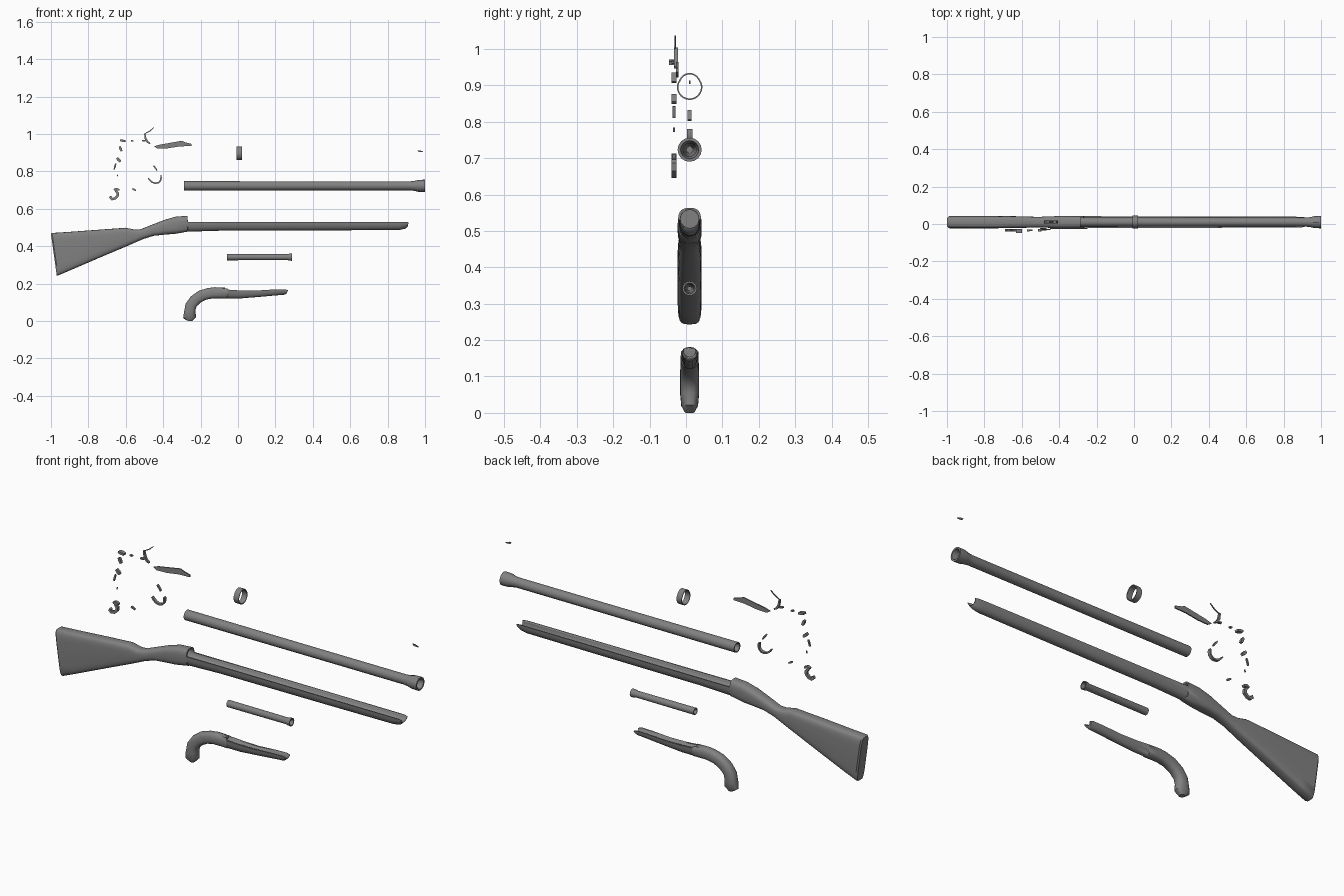
import bpy, bmesh, math
from mathutils import Vector

if "Cube" in bpy.data.objects:
    bpy.data.objects.remove(bpy.data.objects["Cube"])

UNIT = 0.001   # tables below are in thousandths
AXIS = 10      # y of the main centre plane
LOCK = -33     # y of the lock parts

grey = bpy.data.materials.new("plain_grey")
grey.use_nodes = True
colour = (0.22, 0.22, 0.22, 1)
grey.diffuse_color = colour
grey.node_tree.nodes["Principled BSDF"].inputs["Base Color"].default_value = colour


def finish(name, bm, angle=40):
    bmesh.ops.remove_doubles(bm, verts=bm.verts, dist=1e-6)
    bmesh.ops.recalc_face_normals(bm, faces=bm.faces)
    mesh = bpy.data.meshes.new(name)
    bm.to_mesh(mesh)
    bm.free()
    mesh.materials.append(grey)
    obj = bpy.data.objects.new(name, mesh)
    bpy.context.collection.objects.link(obj)
    bpy.ops.object.select_all(action='DESELECT')
    obj.select_set(True)
    bpy.context.view_layer.objects.active = obj
    bpy.ops.object.shade_smooth_by_angle(angle=math.radians(angle))
    return obj


def bridge(bm, rings, caps=True, cyclic=False):
    """Skin a list of closed rings of points."""
    rows = [[bm.verts.new(Vector(p) * UNIT) for p in ring] for ring in rings]
    pairs = list(zip(rows, rows[1:]))
    if cyclic:
        pairs.append((rows[-1], rows[0]))
    for a, b in pairs:
        for i in range(len(a)):
            j = (i + 1) % len(a)
            bm.faces.new((a[i], a[j], b[j], b[i]))
    if caps and not cyclic:
        bm.faces.new(rows[0])
        bm.faces.new(rows[-1])


def section(tx, tz, bx, bz, half, power=2.5, flat=False, sides=20):
    """Rounded slice between a top and a bottom point, optionally flat-topped."""
    ring = []
    for k in range(sides):
        a = math.tau * k / sides
        c, s = math.cos(a), math.sin(a)
        y = math.copysign(abs(c) ** (2 / power), c) * half
        v = math.copysign(abs(s) ** (2 / power), s)
        t = max(0, -v) if flat else (1 - v) / 2
        ring.append((tx + (bx - tx) * t, AXIS + y, tz + (bz - tz) * t))
    return ring


def loft(name, rows, sides=20):
    bm = bmesh.new()
    bridge(bm, [section(*r, sides=sides) for r in rows])
    return finish(name, bm)


def lathe(name, profile, z, sides=16):
    """Turn (x, radius) points around a lengthwise axis."""
    bm = bmesh.new()
    turns = [math.tau * k / sides for k in range(sides)]
    bridge(bm, [[(x, AXIS + r * math.cos(a), z + r * math.sin(a)) for a in turns]
                for x, r in profile], caps=False)
    bmesh.ops.dissolve_degenerate(bm, edges=bm.edges, dist=1e-6)
    return finish(name, bm)


def carve(obj, x0, x1, radius, z):
    """Cut the barrel channel."""
    cutter = lathe("channel_cutter", [(x0, 0), (x0, radius), (x1, radius), (x1, 0)], z)
    cutter.hide_render = True
    mod = obj.modifiers.new("channel", 'BOOLEAN')
    mod.object, mod.operation, mod.solver = cutter, 'DIFFERENCE', 'EXACT'
    bpy.context.view_layer.objects.active = obj
    bpy.ops.object.modifier_apply(modifier=mod.name)
    bpy.data.objects.remove(cutter)


def prism(name, outline, y, width):
    """Side outline of (x, z) points given thickness across y."""
    bm = bmesh.new()
    bridge(bm, [[(x, y + d, z) for x, z in outline] for d in (-width / 2, width / 2)])
    return finish(name, bm)


def strip(name, path, thick, y, width):
    """Bent bar along a side path, slightly tapered to both ends."""
    pts = [Vector(p) for p in path]
    upper, lower = [], []
    for i, p in enumerate(pts):
        d = (pts[min(i + 1, len(pts) - 1)] - pts[max(i - 1, 0)]).normalized()
        n = Vector((-d.y, d.x)) * thick / 2
        if i in (0, len(pts) - 1):
            n *= 0.7
        upper.append(p + n)
        lower.append(p - n)
    return prism(name, upper + lower[::-1], y, width)


# Long stock: butt, wrist, breech and fore-end
long_stock = loft("long_stock", [
    (-1000, 467, -969, 243, 27, 5),
    (-994, 471, -962, 244, 33, 5),
    (-900, 477, -900, 270, 33, 5),
    (-750, 488, -740, 339, 33, 4.5),
    (-600, 499, -600, 398, 31, 3.5),
    (-553, 489, -540, 424, 29, 3),
    (-520, 491, -505, 439, 28, 2.6),
    (-473, 510, -450, 456, 30, 2.6),
    (-390, 542, -385, 463, 33, 3),
    (-334, 558, -339, 466, 33, 3),
    (-270, 563, -270, 478, 32, 3),
    (-268, 531, -268, 478, 32, 2.4, True),
    (-100, 531, -100, 483, 31, 2.2, True),
    (500, 531, 500, 485, 30, 2.2, True),
    (862, 531, 862, 487, 29, 2.2, True),
    (895, 531, 895, 494, 28, 2.2, True),
    (912, 528, 908, 507, 26, 2.2, True)], sides=28)
carve(long_stock, -300, 950, 25, 533)

# Short stock with curved grip
short_stock = loft("short_stock", [
    (-272, 2, -246, 0, 13),
    (-293, 16, -224, 22, 23),
    (-289, 45, -228, 56, 26),
    (-280, 93, -222, 78, 26),
    (-253, 131, -200, 99, 26),
    (-210, 162, -168, 115, 25),
    (-163, 176, -131, 122, 25),
    (-125, 181, -99, 122, 25),
    (-58, 179, -58, 121, 24),
    (-54, 168, -55, 121, 24, 2.2, True),
    (8, 164, 12, 121, 23, 2.2, True),
    (95, 163, 110, 129, 22, 2.2, True),
    (195, 169, 200, 137, 22, 2.2, True),
    (250, 170, 250, 141, 22, 2.2, True),
    (268, 165, 258, 146, 21, 2.2, True)])
carve(short_stock, -70, 300, 16, 170)

# Barrels with flared, bored muzzles
lathe("long_barrel", [(-250, 0), (-250, 19), (-290, 20), (-290, 25), (400, 24), (920, 24),
                      (945, 27), (965, 32), (1000, 33), (1000, 25), (960, 18), (700, 9), (700, 0)], 723)
lathe("short_barrel", [(-40, 0), (-40, 13), (-60, 13), (-60, 17), (265, 16), (275, 19),
                       (290, 20), (290, 15), (265, 11), (150, 6), (150, 0)], 342)


# Barrel band: wide lower loop joined to a narrower upper one
def band_ring(x, inset):
    ring = []
    for k in range(28):
        a = math.radians(20) + math.tau * k / 28
        top = math.sin(a) > 0.4
        r, lift = (30 - inset, 9) if top else (35 - inset, 0)
        ring.append((x, AXIS + r * math.cos(a), 895 + lift + r * math.sin(a)))
    return ring


bm = bmesh.new()
bridge(bm, [band_ring(-7, 0), band_ring(21, 0), band_ring(21, 4), band_ring(-7, 4)], cyclic=True)
finish("barrel_band", bm)

# Front sight, trigger and trigger guard
prism("front_sight", [(957, 913), (970, 913), (990, 907), (990, 903), (965, 904)], AXIS, 4)
strip("trigger", [(-452, 831), (-443, 820), (-432, 804)], 8, AXIS, 11)
strip("trigger_guard", [(-480, 764), (-470, 752), (-460, 743), (-443, 737), (-425, 740),
                        (-414, 752), (-411, 766), (-412, 780)], 8, AXIS, 15)

# Lock plate with its spring
prism("lock_plate", [(-450, 934), (-420, 943), (-345, 956), (-300, 964), (-282, 956), (-248, 947),
                     (-248, 936), (-310, 934), (-375, 924), (-430, 922)], -24, 6)
strip("striker_arm", [(-448, 1036), (-470, 1017), (-496, 1003)], 5, -29, 4)
strip("striker_base", [(-499, 1004), (-494, 975), (-484, 958), (-470, 949)], 10, -28, 11)

# Cock with curled tail, and its jaw
strip("cock", [(-655, 698), (-643, 684), (-644, 668), (-657, 656), (-674, 652), (-683, 660),
               (-678, 668)], 14, LOCK, 13)
strip("cock_head", [(-664, 702), (-650, 706), (-634, 701)], 13, LOCK, 15)

# Small lock pieces laid out in an arc
pieces = [
    ("lock_cap", (-631, 967), (-600, 961), 13, -37, 20),
    ("lock_pin", (-572, 964), (-558, 962), 8, -34, 10),
    ("lock_stud", (-513, 965), (-494, 963), 9, -34, 12),
    ("top_jaw", (-633, 934), (-622, 908), 14, LOCK, 13),
    ("flint", (-648, 872), (-628, 852), 16, LOCK, 13),
    ("jaw_screw", (-662, 811), (-653, 843), 9, LOCK, 7),
    ("sear_pin", (-646, 772), (-642, 784), 5, LOCK, 5),
    ("side_screw", (-565, 708), (-545, 698), 9, LOCK, 9)]
for name, start, end, thick, y, width in pieces:
    middle = [(a + b) / 2 for a, b in zip(start, end)]
    strip(name, [start, middle, end], thick, y, width)
